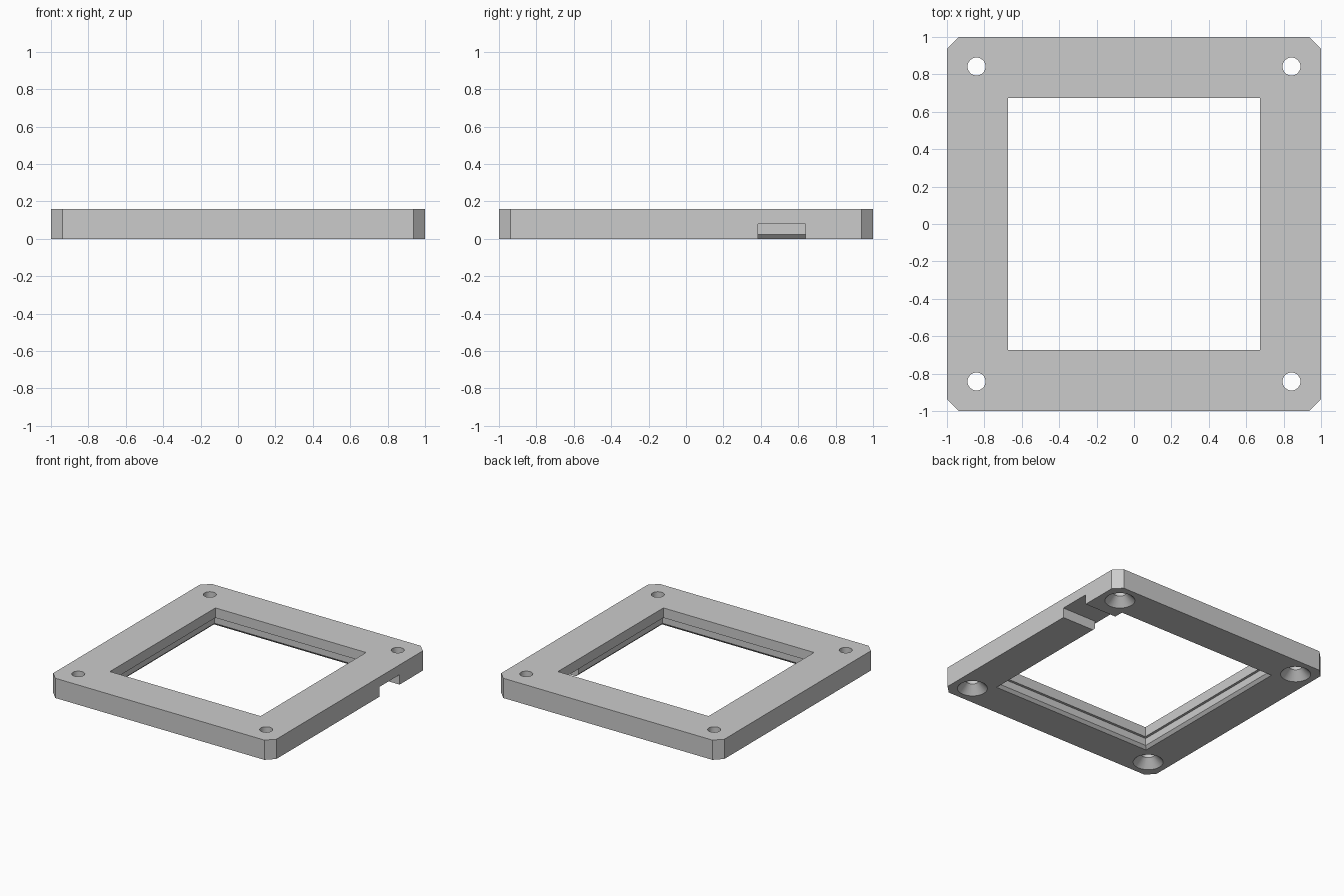
import bpy
import bmesh
import math

HEIGHT = 0.16
STEP = 0.08

default = bpy.data.objects.get("Cube")
if default:
    bpy.data.objects.remove(default, do_unlink=True)

grey = bpy.data.materials.new("plain_grey")
grey.use_nodes = True
colour = (0.6, 0.6, 0.6, 1)
grey.diffuse_color = colour
grey.node_tree.nodes["Principled BSDF"].inputs["Base Color"].default_value = colour


def loft(name, rings):
    """Closed solid skinned through matching rings of points, bottom to top."""
    bm = bmesh.new()
    loops = [[bm.verts.new(p) for p in ring] for ring in rings]
    n = len(loops[0])
    for low, high in zip(loops, loops[1:]):
        for i in range(n):
            j = (i + 1) % n
            bm.faces.new((low[i], low[j], high[j], high[i]))
    bm.faces.new(loops[0][::-1])
    bm.faces.new(loops[-1])
    bmesh.ops.recalc_face_normals(bm, faces=bm.faces)
    mesh = bpy.data.meshes.new(name)
    bm.to_mesh(mesh)
    bm.free()
    mesh.materials.append(grey)
    obj = bpy.data.objects.new(name, mesh)
    bpy.context.collection.objects.link(obj)
    return obj


def rect(x0, x1, y0, y1, z):
    return [(x0, y0, z), (x1, y0, z), (x1, y1, z), (x0, y1, z)]


def circle(cx, cy, r, z, n=32):
    angles = [math.tau * i / n for i in range(n)]
    return [(cx + r * math.cos(a), cy + r * math.sin(a), z) for a in angles]


# Square plate with clipped corners
c = 0.937
outline = [(-c, -1), (c, -1), (1, -c), (1, c), (c, 1), (-c, 1), (-1, c), (-1, -c)]
frame = loft("frame", [[(x, y, z) for x, y in outline] for z in (0, HEIGHT)])

# Stepped window with a bevelled lower edge
window = [(0.735, -0.02), (0.695, 0.022), (0.695, STEP), (0.675, STEP), (0.675, 0.2)]
cutters = [loft("window_cutter", [rect(-w, w, -w, w, z) for w, z in window])]

# Cable channel from the side to the window
cutters.append(loft("channel_cutter",
                    [rect(0.6, 1.1, 0.385, 0.64, z) for z in (-0.05, STEP)]))

# Countersunk corner holes
sink = [(0.13, -0.02), (0.048, 0.065), (0.048, 0.2)]
for sx in (-1, 1):
    for sy in (-1, 1):
        cutters.append(loft("hole_cutter",
                            [circle(sx * 0.842, sy * 0.842, r, z) for r, z in sink]))

for cutter in cutters:
    cutter.hide_render = True
    mod = frame.modifiers.new("cut", "BOOLEAN")
    mod.operation = "DIFFERENCE"
    mod.solver = "EXACT"
    mod.object = cutter

bpy.ops.object.select_all(action="DESELECT")
frame.select_set(True)
bpy.context.view_layer.objects.active = frame
for mod in list(frame.modifiers):
    bpy.ops.object.modifier_apply(modifier=mod.name)
for cutter in cutters:
    bpy.data.objects.remove(cutter, do_unlink=True)

bpy.ops.object.shade_smooth_by_angle(angle=math.radians(25))
